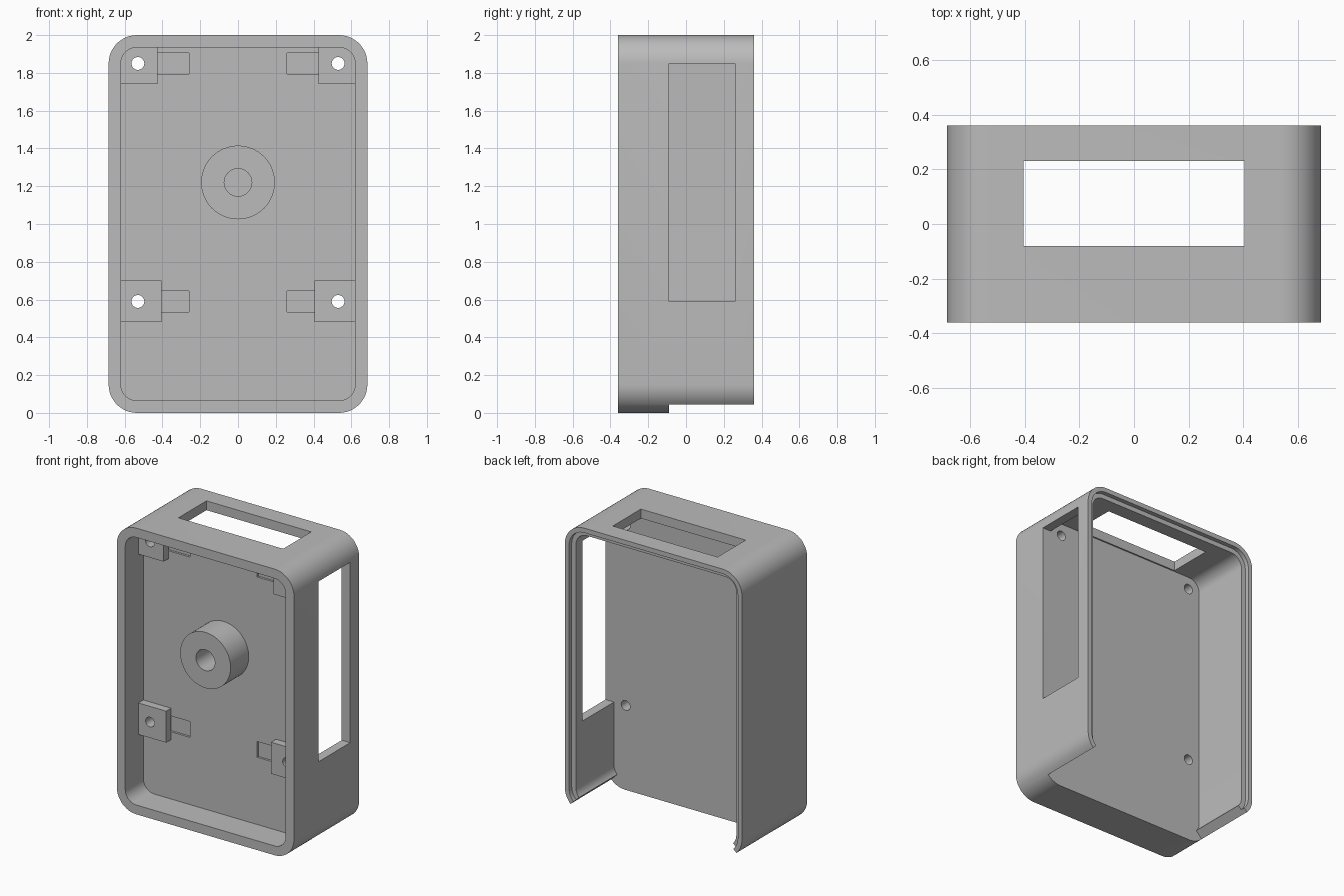
import bpy, bmesh
from math import sin, cos, pi, radians

cube = bpy.data.objects.get("Cube")
if cube:
    bpy.data.objects.remove(cube, do_unlink=True)

grey = bpy.data.materials.new("plain grey")
grey.use_nodes = True
grey.diffuse_color = (0.5, 0.5, 0.5, 1)
grey.node_tree.nodes["Principled BSDF"].inputs["Base Color"].default_value = (0.5, 0.5, 0.5, 1)

BACK, FRONT = 0.36, -0.36
PLATE_FRONT, PLATE_BACK = -0.16, -0.09
HALF_W, HEIGHT, RADIUS, WALL = 0.685, 2.0, 0.15, 0.065


def rect(x0, x1, z0, z1):
    return [(x0, z0), (x1, z0), (x1, z1), (x0, z1)]


def circle(x, z, r, n=48):
    return [(x + r * cos(2 * pi * i / n), z + r * sin(2 * pi * i / n)) for i in range(n)]


def rounded(inset, steps=12):
    """Case outline moved inward, with concentric corners."""
    cx, r, pts = HALF_W - RADIUS, RADIUS - inset, []
    corners = [(cx, HEIGHT - RADIUS), (-cx, HEIGHT - RADIUS), (-cx, RADIUS), (cx, RADIUS)]
    for q, (x, z) in enumerate(corners):
        for i in range(steps + 1):
            a = (q + i / steps) * pi / 2
            pts.append((x + r * cos(a), z + r * sin(a)))
    return pts


def prism(name, outline, y0, y1):
    """Outline in x and z, extruded from y0 to y1."""
    bm = bmesh.new()
    face = bm.faces.new([bm.verts.new((x, y0, z)) for x, z in outline])
    side = bmesh.ops.extrude_face_region(bm, geom=[face])
    moved = [v for v in side["geom"] if isinstance(v, bmesh.types.BMVert)]
    bmesh.ops.translate(bm, verts=moved, vec=(0, y1 - y0, 0))
    bmesh.ops.recalc_face_normals(bm, faces=bm.faces)
    mesh = bpy.data.meshes.new(name)
    bm.to_mesh(mesh)
    bm.free()
    mesh.materials.append(grey)
    obj = bpy.data.objects.new(name, mesh)
    bpy.context.collection.objects.link(obj)
    return obj


def activate(obj):
    bpy.ops.object.select_all(action="DESELECT")
    obj.select_set(True)
    bpy.context.view_layer.objects.active = obj


def cut(target, outline, y0, y1):
    cutter = prism("cutter", outline, y0, y1)
    cutter.hide_render = True
    mod = target.modifiers.new("cut", "BOOLEAN")
    mod.operation, mod.solver, mod.object = "DIFFERENCE", "EXACT", cutter
    activate(target)
    bpy.ops.object.modifier_apply(modifier=mod.name)
    bpy.data.objects.remove(cutter, do_unlink=True)


def smooth(obj):
    activate(obj)
    bpy.ops.object.shade_smooth_by_angle(angle=radians(30))


# Case: outer shell with a front and a rear cavity around a middle plate
case = prism("case", rounded(0), FRONT, BACK)
cut(case, rounded(WALL), FRONT - 0.1, PLATE_FRONT)
cut(case, rounded(WALL), PLATE_BACK, BACK + 0.1)

# Stepped lip around the rear opening
cut(case, rounded(WALL / 2), BACK - 0.03, BACK + 0.1)

# Open underside behind the plate, ending at 45 degrees in the corners
cx = HALF_W - RADIUS
cut(case, [(-cx, RADIUS), (-cx - 0.2, RADIUS - 0.2), (cx + 0.2, RADIUS - 0.2), (cx, RADIUS)],
    PLATE_BACK, BACK + 0.1)

# Side window and top window
cut(case, rect(0.5, 0.8, 0.59, 1.85), PLATE_BACK, 0.26)
cut(case, rect(-0.405, 0.405, 1.8, 2.1), -0.08, 0.23)

# Corner pads with screw holes and shallow slots in the plate
for side, side_name in ((1, "left"), (-1, "right")):
    for level, hole_z, inner, low, high in (("upper", 1.85, 0.425, 1.74, 1.945),
                                            ("lower", 0.59, 0.405, 0.48, 0.70)):
        hole = circle(side * 0.53, hole_z, 0.034, 32)
        x0, x1 = sorted((side * 0.26, side * (inner + 0.02)))
        cut(case, rect(x0, x1, hole_z - 0.055, hole_z + 0.055), PLATE_FRONT - 0.02, PLATE_FRONT + 0.015)
        cut(case, hole, PLATE_FRONT - 0.1, PLATE_BACK + 0.1)
        x0, x1 = sorted((side * inner, side * 0.63))
        pad = prism(f"{level}_{side_name}_pad", rect(x0, x1, low, high), -0.215, PLATE_FRONT)
        cut(pad, hole, -0.3, 0)
        smooth(pad)

smooth(case)

# Round centre boss with a blind bore
boss = prism("centre_boss", circle(0, 1.22, 0.195, 64), FRONT, PLATE_FRONT)
cut(boss, circle(0, 1.22, 0.073), FRONT - 0.1, PLATE_FRONT + 0.1)
smooth(boss)
